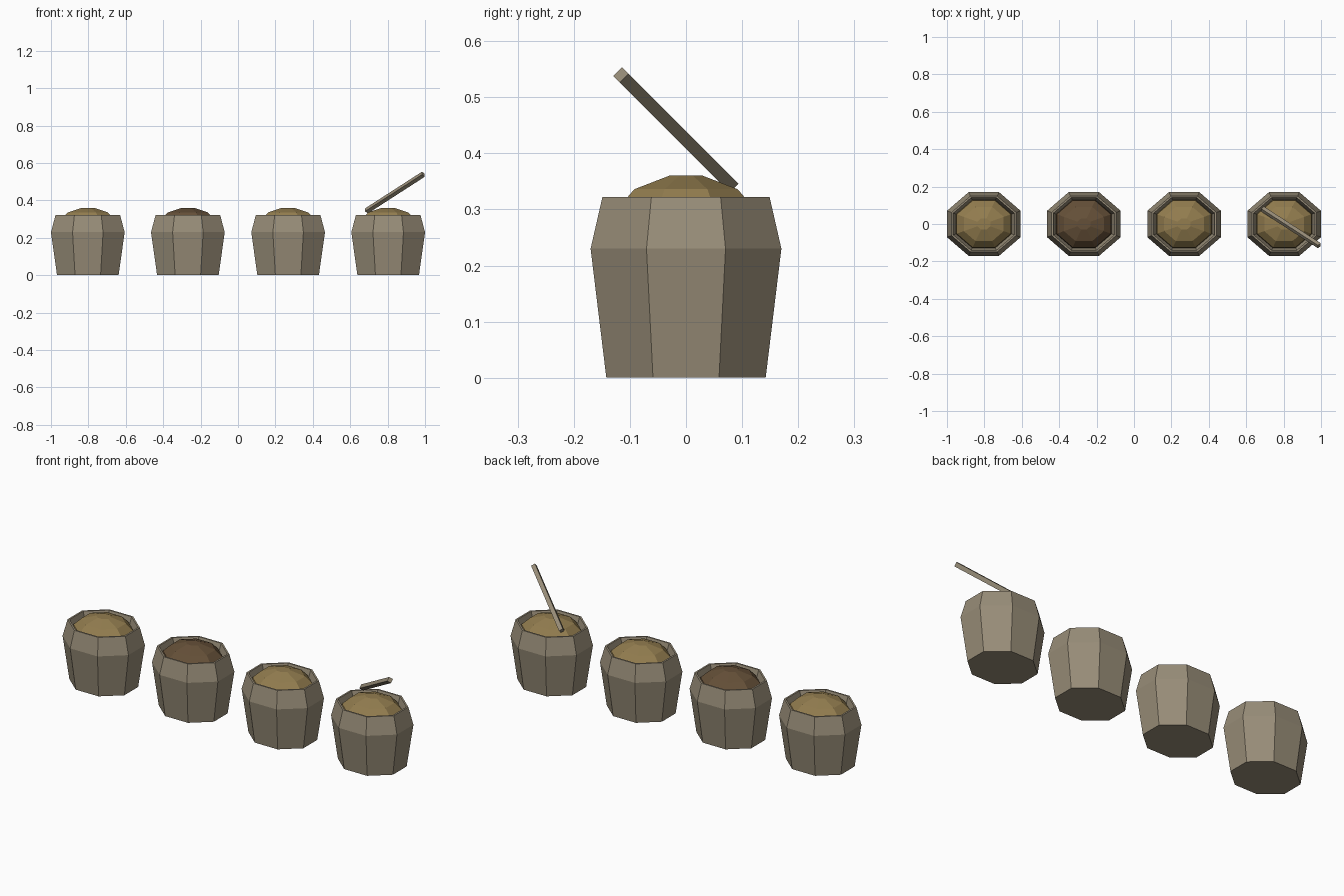
import bpy, bmesh, math
from mathutils import Vector, Matrix

if "Cube" in bpy.data.objects:
    bpy.data.objects.remove(bpy.data.objects["Cube"])


def material(name, rgb):
    m = bpy.data.materials.new(name)
    lin = [((c / 255 + 0.055) / 1.055) ** 2.4 for c in rgb]
    m.diffuse_color = (*lin, 1)
    m.use_nodes = True
    m.node_tree.nodes["Principled BSDF"].inputs["Base Color"].default_value = m.diffuse_color
    return m


SACKCLOTH = material("sackcloth", (152, 141, 120))
GRAIN = material("golden grain", (147, 125, 79))
DARK_GRAIN = material("dark grain", (101, 80, 56))

X_STRETCH = 0.197 / 0.17
CORNER = 1 / math.cos(math.pi / 8)


def make_object(name, bm, mat, location=(0, 0, 0)):
    bmesh.ops.recalc_face_normals(bm, faces=bm.faces)
    mesh = bpy.data.meshes.new(name)
    bm.to_mesh(mesh)
    bm.free()
    mesh.materials.append(mat)
    ob = bpy.data.objects.new(name, mesh)
    ob.location = location
    bpy.context.collection.objects.link(ob)


def octagon_loft(name, profile, mat, x):
    """Stack octagons (apothem, height) with flat sides facing the axes."""
    bm = bmesh.new()
    rings = []
    for r, z in profile:
        ring = []
        for i in range(8):
            a = (i + 0.5) * math.pi / 4
            ring.append(bm.verts.new((r * CORNER * math.cos(a) * X_STRETCH,
                                      r * CORNER * math.sin(a), z)))
        rings.append(ring)
    for lo, hi in zip(rings, rings[1:]):
        for i in range(8):
            j = (i + 1) % 8
            bm.faces.new((lo[i], lo[j], hi[j], hi[i]))
    bm.faces.new(rings[0][::-1])
    bm.faces.new(rings[-1])
    make_object(name, bm, mat, (x, 0, 0))


# sack: outer wall, thin rim, then inner wall down to a hidden floor
SACK = [(0.142, 0), (0.17, 0.23), (0.149, 0.322),
        (0.141, 0.322), (0.128, 0.27)]
# heaped filling
HEAP = [(0.128, 0.275), (0.125, 0.298), (0.092, 0.336), (0.03, 0.36)]

for n, x in enumerate((-0.803, -0.268, 0.268, 0.803), 1):
    octagon_loft(f"sack_{n}", SACK, SACKCLOTH, x)
    octagon_loft(f"filling_{n}", HEAP, DARK_GRAIN if n == 2 else GRAIN, x)

# scoop stick leaning out of the last sack
low, high = Vector((0.687, 0.08, 0.344)), Vector((0.991, -0.116, 0.54))
axis = (high - low).normalized()
side = Vector((0, 1, 1)).normalized()
other = axis.cross(side)
rot = Matrix((axis, side, other)).transposed().to_4x4()
bm = bmesh.new()
bmesh.ops.create_cube(bm, size=1)
bmesh.ops.scale(bm, vec=((high - low).length, 0.022, 0.022), verts=bm.verts)
bmesh.ops.transform(bm, matrix=Matrix.Translation((low + high) / 2) @ rot,
                    verts=bm.verts)
make_object("stick", bm, SACKCLOTH)
